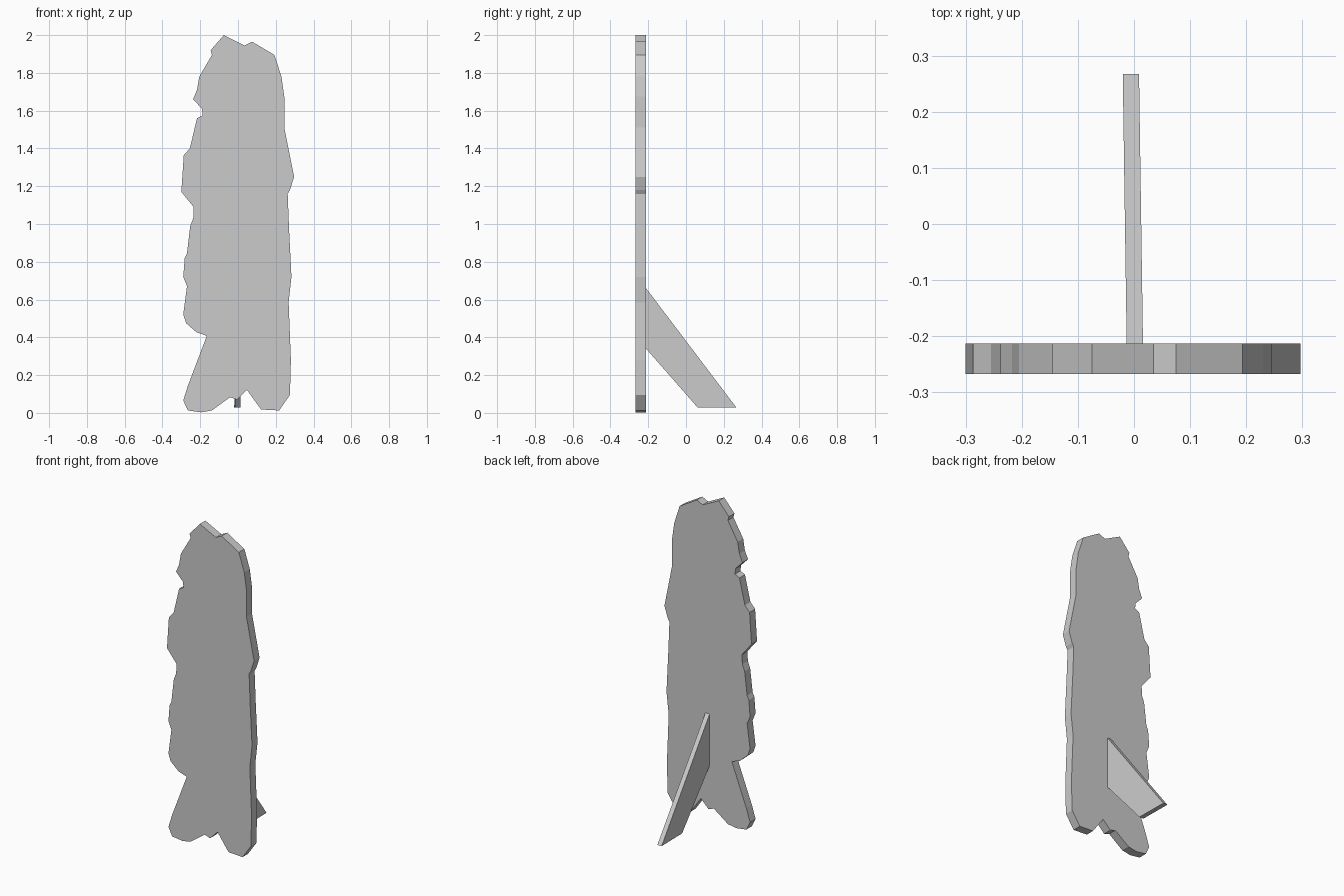
import bpy, bmesh
from mathutils import Vector


def extruded(name, points, direction):
    """Make a closed flat-faced solid by extruding one outline."""
    bm = bmesh.new()
    face = bm.faces.new([bm.verts.new(p) for p in points])
    ext = bmesh.ops.extrude_face_region(bm, geom=[face], use_keep_orig=True)
    moved = [v for v in ext["geom"] if isinstance(v, bmesh.types.BMVert)]
    bmesh.ops.translate(bm, verts=moved, vec=Vector(direction))
    bmesh.ops.recalc_face_normals(bm, faces=bm.faces)
    mesh = bpy.data.meshes.new(name)
    bm.to_mesh(mesh)
    bm.free()
    obj = bpy.data.objects.new(name, mesh)
    bpy.context.collection.objects.link(obj)
    return obj


FRONT, BACK = -0.267, -0.213

# Cutout panel: silhouette (x, z), clockwise from the tip
top_and_right = [
    (-0.075, 2.0), (0.035, 1.945), (0.075, 1.965), (0.193, 1.895),
    (0.23, 1.78), (0.245, 1.675), (0.245, 1.51), (0.297, 1.25),
    (0.275, 1.18), (0.263, 1.16), (0.27, 0.98), (0.283, 0.72),
    (0.268, 0.585), (0.28, 0.28), (0.275, 0.095)]
bottom = [
    (0.218, 0.013), (0.122, 0.018), (0.047, 0.122), (-0.005, 0.07),
    (-0.042, 0.083), (-0.138, 0.013), (-0.195, 0.003), (-0.265, 0.013),
    (-0.29, 0.065), (-0.265, 0.145)]
left = [
    (-0.165, 0.408), (-0.22, 0.427), (-0.275, 0.475), (-0.29, 0.52),
    (-0.27, 0.67), (-0.29, 0.72), (-0.282, 0.82), (-0.27, 0.845),
    (-0.253, 0.99), (-0.237, 1.03), (-0.235, 1.09), (-0.3, 1.17),
    (-0.287, 1.365), (-0.255, 1.40), (-0.217, 1.56), (-0.187, 1.575),
    (-0.19, 1.61), (-0.238, 1.66), (-0.217, 1.71), (-0.205, 1.78),
    (-0.138, 1.895), (-0.145, 1.92)]
outline = top_and_right + bottom + left
extruded("cutout_panel", [(x, FRONT, z) for x, z in outline], (0, BACK - FRONT, 0))

# Rear support strut: slanted profile (y, z), drifting slightly in x
profile = [(BACK, 0.662), (BACK, 0.342), (0.062, 0.028), (0.267, 0.028)]
extruded("support_strut",
         [(-0.013 - 0.0146 * (y - BACK), y, z) for y, z in profile],
         (0.029, 0, 0))
